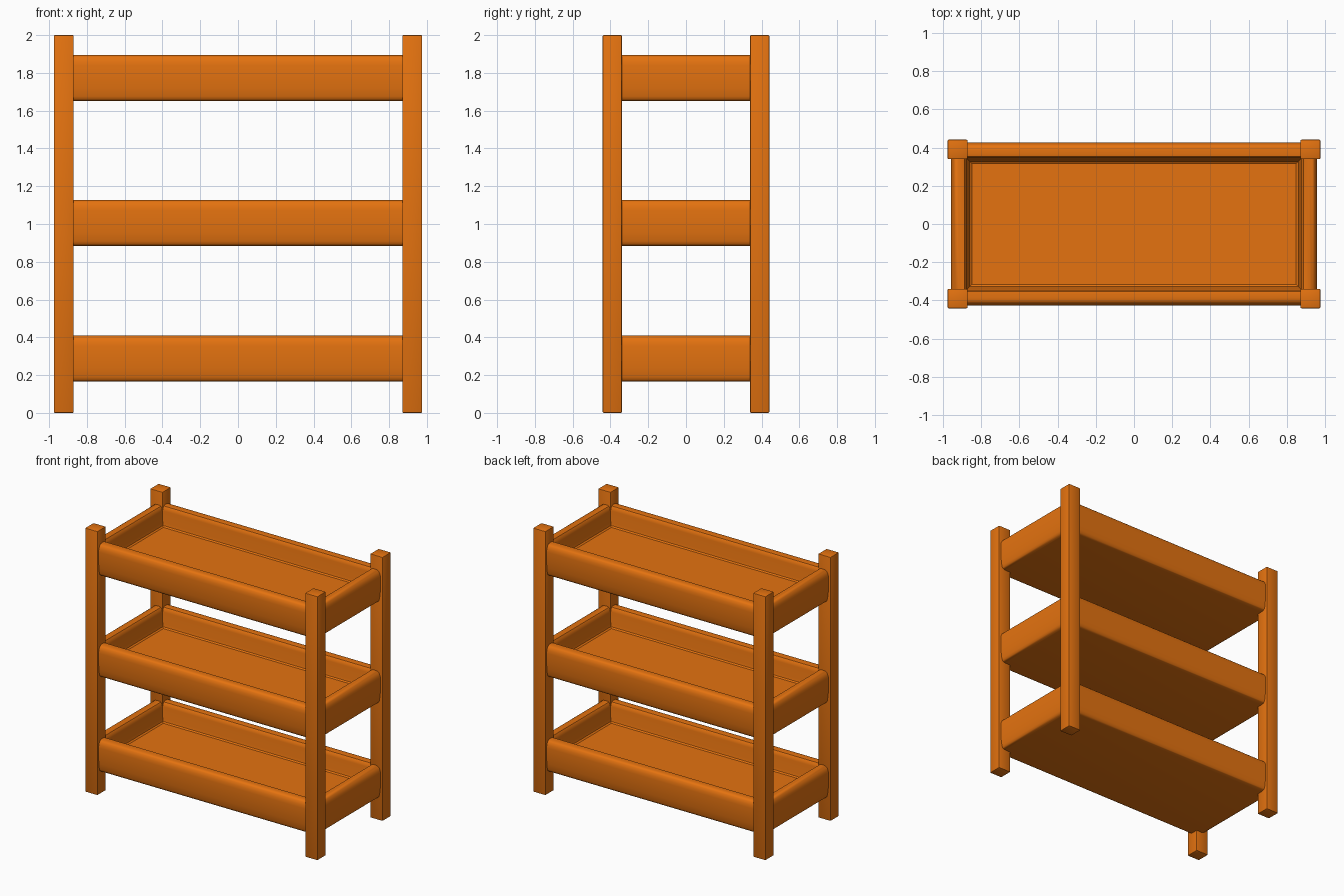
import bpy, bmesh, math

if "Cube" in bpy.data.objects:
    bpy.data.objects.remove(bpy.data.objects["Cube"])

orange = bpy.data.materials.new("orange wood")
orange.diffuse_color = (0.78, 0.17, 0.005, 1)
orange.use_nodes = True
orange.node_tree.nodes["Principled BSDF"].inputs["Base Color"].default_value = orange.diffuse_color


def finish(bm, name, location):
    bmesh.ops.recalc_face_normals(bm, faces=bm.faces)
    me = bpy.data.meshes.new(name)
    bm.to_mesh(me)
    bm.free()
    ob = bpy.data.objects.new(name, me)
    ob.location = location
    me.materials.append(orange)
    bpy.context.collection.objects.link(ob)
    bpy.ops.object.select_all(action='DESELECT')
    ob.select_set(True)
    bpy.context.view_layer.objects.active = ob
    bpy.ops.object.shade_smooth_by_angle(angle=math.radians(35))
    return ob


# corner posts
def post(name, x, y):
    bm = bmesh.new()
    bmesh.ops.create_cube(bm, size=1)
    bmesh.ops.scale(bm, vec=(0.105, 0.102, 2.0), verts=bm.verts)
    bmesh.ops.bevel(bm, geom=bm.edges[:], offset=0.006, segments=2,
                    profile=0.5, affect='EDGES')
    finish(bm, name, (x, y, 1.0))


for fx, side in ((-1, "left"), (1, "right")):
    for fy, end in ((-1, "front"), (1, "back")):
        post(f"{end}_{side}_post", fx * 0.9225, fy * 0.39)

# tray wall section: inset from the outer rectangle, height above tray bottom
SECTION = [(0.045, 0), (0.027, 0.003), (0.015, 0.011), (0.009, 0.026),
           (0.003, 0.07), (0.0, 0.12), (0.0, 0.19), (0.003, 0.213),
           (0.012, 0.232), (0.026, 0.243), (0.042, 0.245), (0.06, 0.245),
           (0.073, 0.241), (0.081, 0.23), (0.085, 0.21), (0.094, 0.125),
           (0.099, 0.106), (0.11, 0.098)]


# open trays: rounded rim, sunken floor
def tray(name, z):
    bm = bmesh.new()
    loops = []
    for d, h in SECTION:
        x, y = 0.958 - d, 0.427 - d
        loops.append([bm.verts.new((sx * x, sy * y, h))
                      for sx, sy in ((-1, -1), (1, -1), (1, 1), (-1, 1))])
    for a, b in zip(loops, loops[1:]):
        for i in range(4):
            j = (i + 1) % 4
            bm.faces.new((a[i], a[j], b[j], b[i]))
    bm.faces.new(loops[0][::-1])
    bm.faces.new(loops[-1])
    finish(bm, name, (0, 0, z))


for name, z in (("lower_tray", 0.165), ("middle_tray", 0.883), ("upper_tray", 1.65)):
    tray(name, z)
